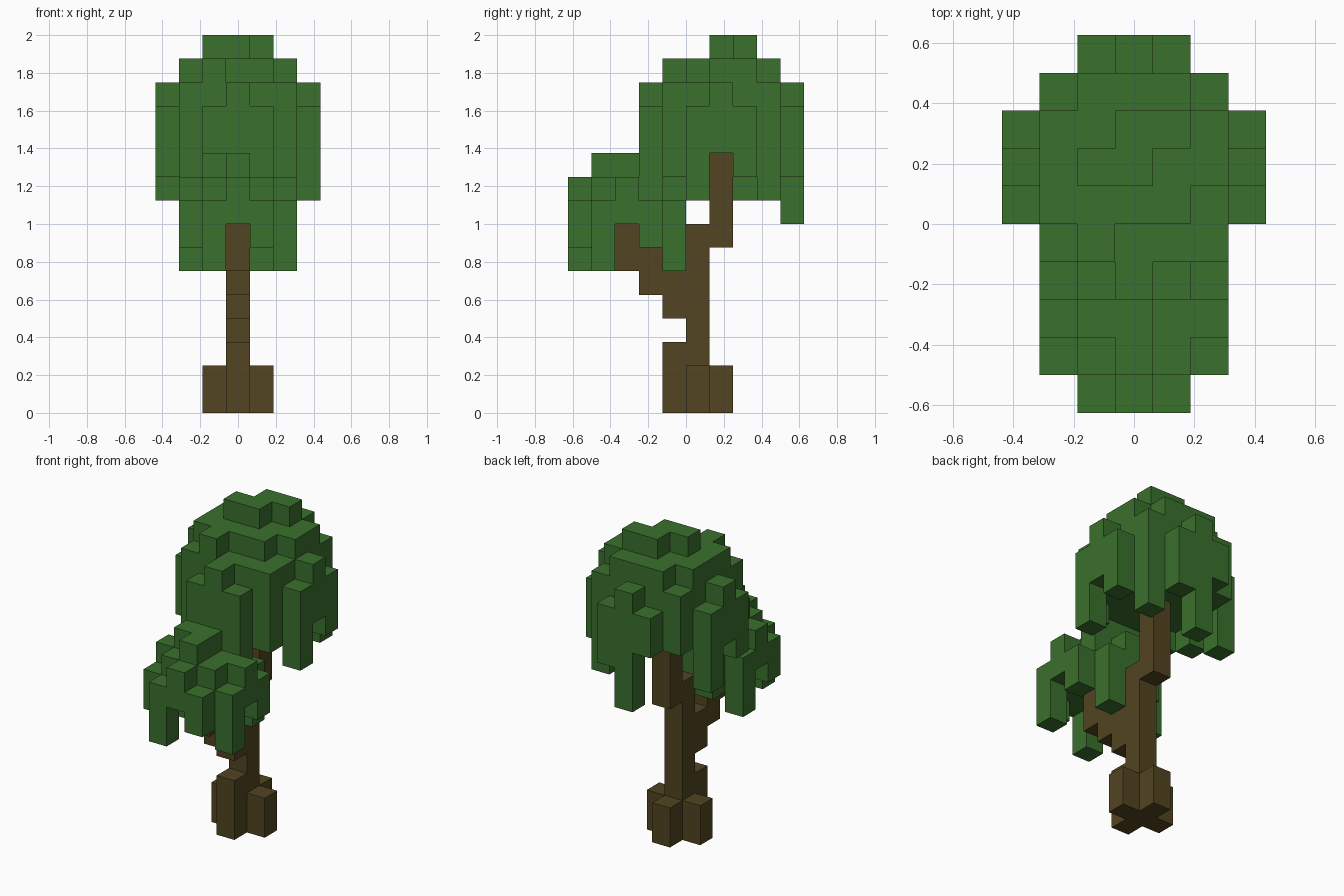
import bpy
import bmesh
import math
from mathutils import Vector

cube = bpy.data.objects.get("Cube")
if cube:
    bpy.data.objects.remove(cube, do_unlink=True)

UNIT = 0.125  # edge length of one block


def make_material(name, rgb):
    mat = bpy.data.materials.new(name)
    mat.use_nodes = True
    mat.diffuse_color = (*rgb, 1)
    mat.node_tree.nodes["Principled BSDF"].inputs["Base Color"].default_value = (*rgb, 1)
    return mat


leaf_green = make_material("leaf_green", (0.042, 0.162, 0.026))
bark_brown = make_material("bark_brown", (0.084, 0.058, 0.015))


def box(xs, ys, zs):
    """Block cells: x and y ranges include both ends, z runs bottom to top."""
    return {(x, y, z) for x in range(xs[0], xs[1] + 1)
            for y in range(ys[0], ys[1] + 1) for z in range(*zs)}


def column(x, y, bottom, top):
    return box((x, x), (y, y), (bottom, top))


def build(name, cells, mat):
    """Skin the outside of a set of blocks and merge the flat areas."""
    bm = bmesh.new()
    verts = {}

    def corner(p):
        key = tuple(round(2 * c) for c in p)
        if key not in verts:
            verts[key] = bm.verts.new(((p.x) * UNIT, (p.y - 4.5) * UNIT, (p.z + 0.5) * UNIT))
        return verts[key]

    for cell in sorted(cells):
        for axis in range(3):
            for sign in (-1, 1):
                n = Vector((0, 0, 0))
                n[axis] = sign
                if tuple(int(c + d) for c, d in zip(cell, n)) in cells:
                    continue
                u = Vector((0, 0, 0))
                u[(axis + 1) % 3] = 1
                v = n.cross(u)
                mid = Vector(cell) + n / 2
                ring = [mid + (a * u + b * v) / 2
                        for a, b in ((-1, -1), (1, -1), (1, 1), (-1, 1))]
                bm.faces.new([corner(p) for p in ring])
    bmesh.ops.dissolve_limit(bm, angle_limit=math.radians(1),
                             verts=bm.verts[:], edges=bm.edges[:])
    mesh = bpy.data.meshes.new(name)
    bm.to_mesh(mesh)
    bm.free()
    mesh.materials.append(mat)
    obj = bpy.data.objects.new(name, mesh)
    bpy.context.collection.objects.link(obj)
    return obj


# Trunk: root flare, stem, upper stem and stepped front branch
trunk = column(0, 5, 0, 8) | column(0, 4, 0, 3) | column(0, 6, 0, 2)
trunk |= column(-1, 5, 0, 2) | column(1, 5, 0, 2)
trunk |= column(0, 6, 7, 11)
for step in range(3):
    trunk |= column(0, 4 - step, 4 + step, 6 + step)
build("trunk", trunk, bark_brown)


def fringe(cy, radius, top, bottoms):
    """Hanging strands, three per side; the middle one starts a block higher."""
    cells = set()
    for (dx, dy), ends in bottoms.items():
        for k, bottom in zip((-1, 0, 1), ends):
            x = dx * radius + (k if dx == 0 else 0)
            y = cy + dy * radius + (k if dy == 0 else 0)
            cells |= column(x, y, bottom, top if k == 0 else top - 1)
    return cells


LEFT, RIGHT, FRONT, BACK = (1, 0), (-1, 0), (0, -1), (0, 1)

# Main crown: solid core, drooping corners and stepped cap
crown = box((-2, 2), (4, 8), (11, 14))
crown |= column(2, 4, 10, 14) | column(-2, 4, 10, 14) | column(2, 8, 9, 14)
crown |= fringe(6, 3, 14, {LEFT: (9, 11, 10), RIGHT: (10, 11, 9),
                           FRONT: (10, 9, 10), BACK: (11, 8, 10)})
crown |= box((-2, 1), (5, 5), (14, 15)) | box((-2, 2), (6, 7), (14, 15))
crown |= box((-1, 1), (8, 8), (14, 15)) | column(-1, 4, 14, 15)
crown |= box((-1, 0), (6, 6), (15, 16)) | box((0, 1), (7, 7), (15, 16))
build("main_crown", crown, leaf_green)

# Small front crown on the branch
small = box((-1, 1), (1, 3), (8, 10))
small |= fringe(2, 2, 10, {LEFT: (6, 8, 7), RIGHT: (7, 8, 6),
                           FRONT: (6, 8, 7), BACK: (7, 8, 6)})
small |= box((-1, 0), (2, 2), (10, 11)) | column(0, 1, 10, 11)
build("front_crown", small, leaf_green)
